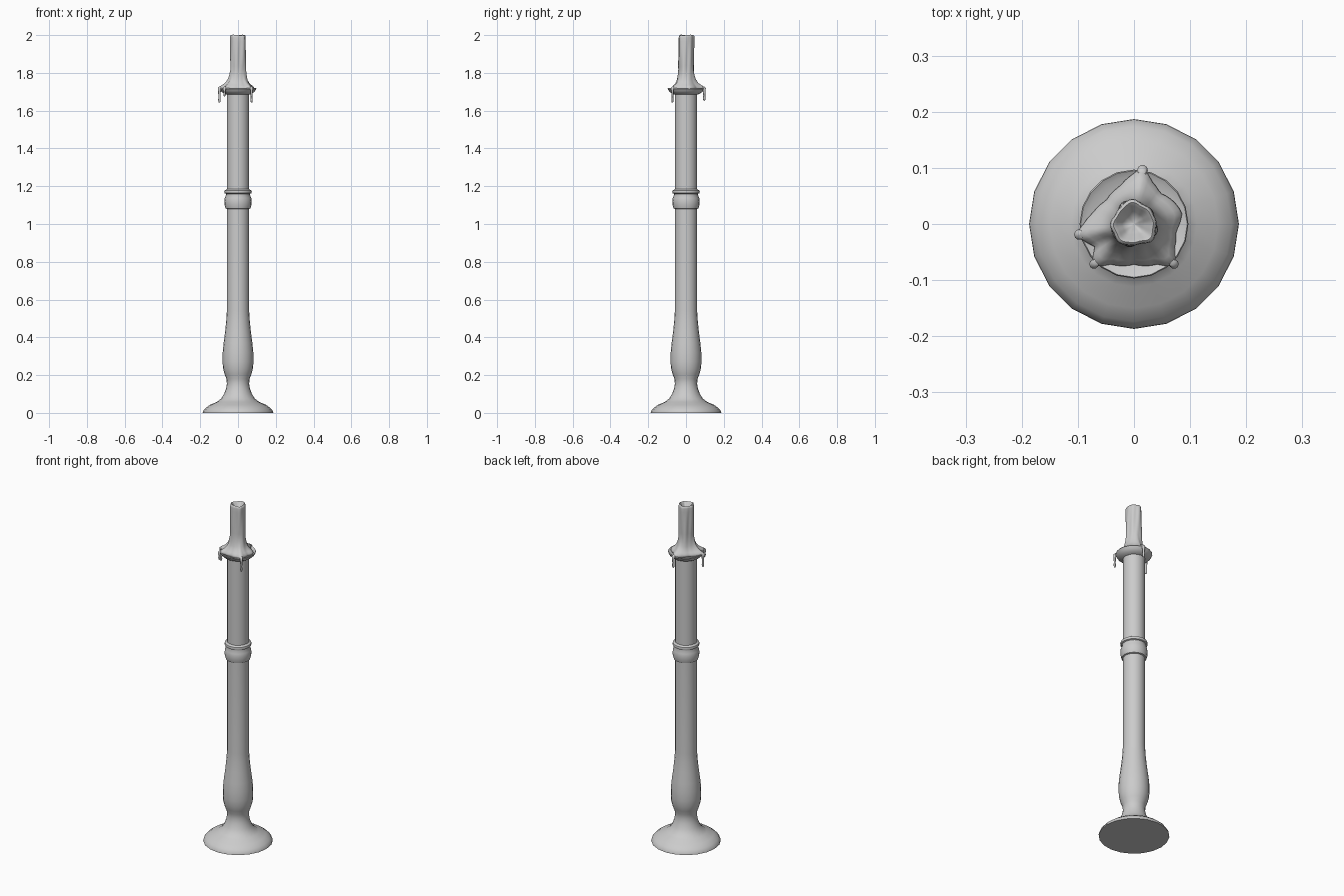
import bpy, bmesh, math
from math import sin, cos, pi, radians

if "Cube" in bpy.data.objects:
    bpy.data.objects.remove(bpy.data.objects["Cube"])


def make(name, rings, cap_ends=True, angle=40):
    """Skin a stack of equal-length vertex rings into one mesh object."""
    bm = bmesh.new()
    loops = [[bm.verts.new(p) for p in ring] for ring in rings]
    n = len(loops[0])
    for a, b in zip(loops, loops[1:]):
        for i in range(n):
            j = (i + 1) % n
            bm.faces.new((a[i], a[j], b[j], b[i]))
    if cap_ends:
        bm.faces.new(loops[0][::-1])
        bm.faces.new(loops[-1])
    bmesh.ops.recalc_face_normals(bm, faces=bm.faces)
    me = bpy.data.meshes.new(name)
    bm.to_mesh(me)
    bm.free()
    ob = bpy.data.objects.new(name, me)
    bpy.context.collection.objects.link(ob)
    bpy.context.view_layer.objects.active = ob
    ob.select_set(True)
    bpy.ops.object.shade_smooth_by_angle(angle=radians(angle))
    ob.select_set(False)
    return ob


def lathe(name, profile, sides=20):
    return make(name, [[(r * cos(2 * pi * i / sides), r * sin(2 * pi * i / sides), z)
                        for i in range(sides)] for r, z in profile])


# Turned foot and lower shaft
lathe("foot_and_lower_shaft", [
    (.187, 0), (.186, .008), (.174, .024), (.150, .042), (.112, .058), (.090, .075),
    (.075, .098), (.063, .13), (.059, .155), (.061, .18), (.071, .205), (.079, .235),
    (.082, .27), (.081, .32), (.076, .37), (.068, .43), (.062, .49), (.059, .54),
    (.059, 1.085)])

# Middle knop and ring
lathe("middle_knop", [
    (.059, 1.08), (.066, 1.083), (.071, 1.10), (.072, 1.12), (.070, 1.138), (.063, 1.155),
    (.064, 1.160), (.071, 1.163), (.073, 1.170), (.071, 1.178), (.062, 1.182), (.059, 1.185)])

# Upper shaft flaring into the drip dish
lathe("upper_shaft_and_dish", [
    (.059, 1.18), (.059, 1.685), (.066, 1.687), (.078, 1.693), (.090, 1.703),
    (.097, 1.716), (.095, 1.720), (.085, 1.714), (.05, 1.708)])

# Outline of the wax pool: (angle in degrees, radius)
POOL = [(13, .088), (28, .082), (50, .072), (68, .083), (81, .103), (92, .088), (110, .072),
        (140, .065), (165, .076), (182, .092), (191, .108), (200, .092), (211, .080),
        (225, .106), (240, .083), (270, .072), (300, .083), (315, .106), (327, .085),
        (350, .076), (373, .088)]


def pool_radius(deg):
    if deg < 13:
        deg += 360
    for (a, ra), (b, rb) in zip(POOL, POOL[1:]):
        if a <= deg <= b:
            return ra + (rb - ra) * (deg - a) / (b - a)


def candle_radius(t, z):
    return (.0405 + .0022 * cos(3 * t - pi * 1.5 + 3 * (z - 2))
            + .0016 * sin(5 * t + 9 * z) + .001 * cos(8 * t - 16 * z))


# Melted candle: pool underside, pool edge, skirt, stem, hollow top
N = 60
angles = [2 * pi * i / N for i in range(N)]
rings = []


def pool_ring(mix, z, scale=1):
    """Blend from the stem (0) to the pool outline (1)."""
    ring = []
    for t in angles:
        r = (candle_radius(t, z) * (1 - mix) + pool_radius(math.degrees(t)) * mix) * scale
        ring.append((r * cos(t), r * sin(t), z))
    rings.append(ring)


for mix, z, s in [(.2, 1.709, 1), (1, 1.712, .96), (1, 1.719, 1), (1, 1.726, .97),
                  (.72, 1.735, 1), (.45, 1.746, 1), (.22, 1.765, 1), (.08, 1.79, 1)]:
    pool_ring(mix, z, s)
for k in range(9):
    pool_ring(0, 1.815 + k * .0215)
for s, dz in [(.97, .010), (.86, .013), (.72, .008), (.5, -.010), (.25, -.018), (.06, -.02)]:
    rings.append([(candle_radius(t, 1.99) * s * cos(t), candle_radius(t, 1.99) * s * sin(t),
                   1.987 + dz + .002 * sin(2 * t)) for t in angles])
make("melted_candle", rings, angle=60)


# Wax drips hanging over the dish rim
def drip(name, deg, radius, bottom, w):
    t = radians(deg)
    rings = []
    prof = [(radius - .016, 1.727, .3), (radius - .008, 1.728, .9), (radius - .001, 1.720, 1.2),
            (radius, 1.705, .9), (radius, bottom + .03, .7), (radius, bottom + .014, .85),
            (radius, bottom + .004, .7), (radius, bottom, .2)]
    for r, z, s in prof:
        rings.append([(r * cos(t) + w * s * cos(a), r * sin(t) + w * s * sin(a), z)
                      for a in (2 * pi * i / 10 for i in range(10))])
    make(name, rings, angle=60)


for i, (deg, r, bottom, w) in enumerate([(81, .098, 1.652, .008), (191, .100, 1.642, .008),
                                         (225, .102, 1.675, .007), (315, .102, 1.642, .007)]):
    drip(f"wax_drip_{i + 1}", deg, r, bottom, w)
